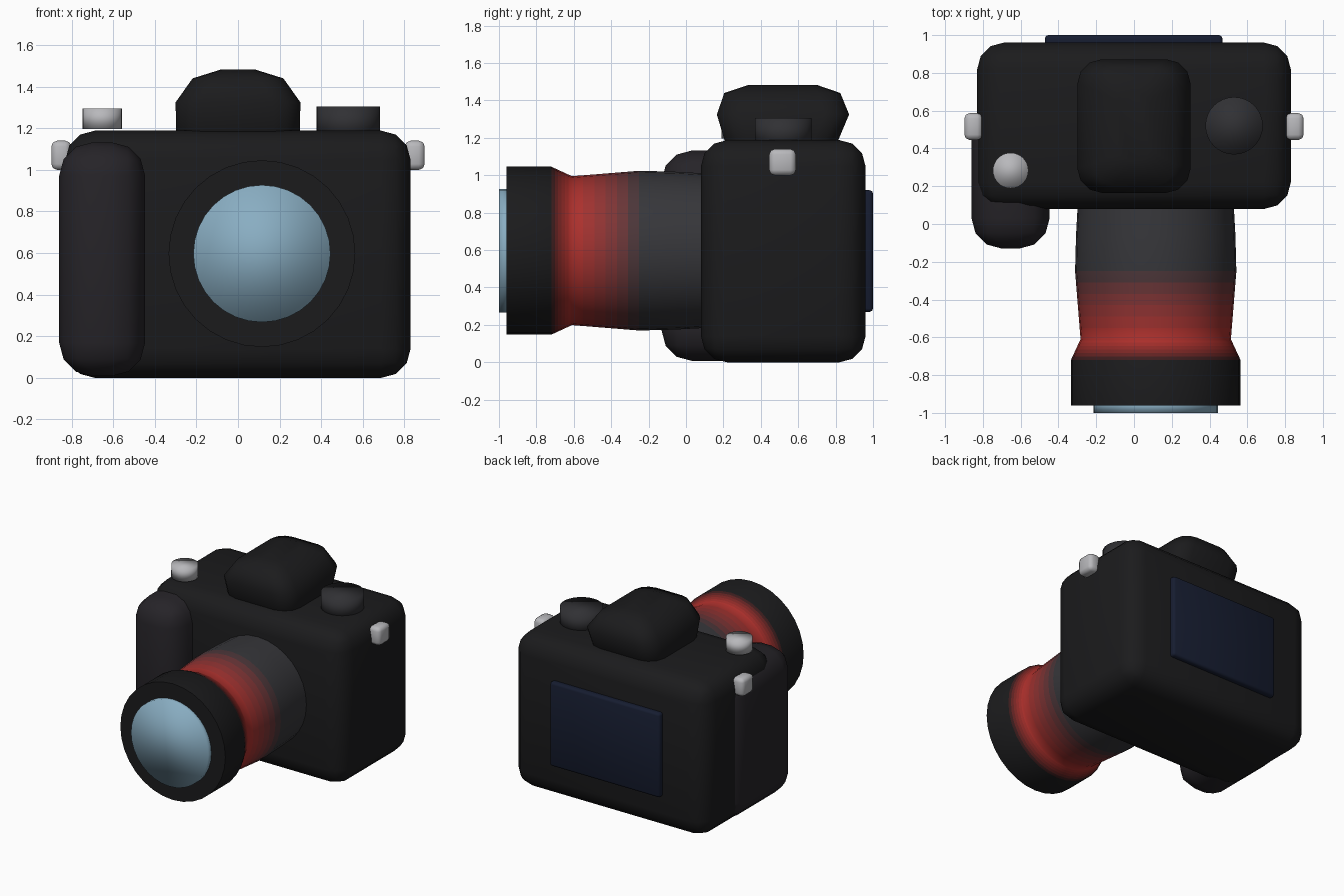
import bpy, bmesh
from math import sin, cos, pi
from mathutils import Vector

if "Cube" in bpy.data.objects:
    bpy.data.objects.remove(bpy.data.objects["Cube"])


def material(name, rgb):
    m = bpy.data.materials.new(name)
    m.diffuse_color = (*rgb, 1)
    m.use_nodes = True
    m.node_tree.nodes["Principled BSDF"].inputs["Base Color"].default_value = m.diffuse_color
    return m


BLACK_RGB, BARREL_RGB, RED_RGB = (.011, .011, .012), (.037, .037, .042), (.45, .03, .025)
BLACK = material("black_shell", BLACK_RGB)
RUBBER = material("grip_rubber", (.019, .017, .021))
DIAL = material("dial_grey", (.03, .03, .034))
SILVER = material("silver", (.48, .48, .5))
GLASS = material("lens_glass", (.25, .42, .54))
SCREEN = material("screen_glass", (.008, .012, .03))


def finish(name, bm, *mats):
    bmesh.ops.recalc_face_normals(bm, faces=bm.faces)
    for f in bm.faces:
        f.smooth = True
    me = bpy.data.meshes.new(name)
    bm.to_mesh(me)
    bm.free()
    for m in mats:
        me.materials.append(m)
    ob = bpy.data.objects.new(name, me)
    bpy.context.collection.objects.link(ob)
    return ob


def rounded_box(name, lo, hi, radius, mat, segments=3):
    lo, hi = Vector(lo), Vector(hi)
    bm = bmesh.new()
    bmesh.ops.create_cube(bm, size=1)
    for v in bm.verts:
        v.co = (lo + hi) / 2 + v.co * (hi - lo)
    bmesh.ops.bevel(bm, geom=bm.edges[:], offset=radius, segments=segments,
                    profile=.5, affect='EDGES')
    return finish(name, bm, mat)


def loft(bm, rings):
    """Skin a list of point rings and cap both ends; returns bands of faces."""
    loops = [[bm.verts.new(p) for p in ring] for ring in rings]
    n = len(loops[0])
    bands = [[bm.faces.new((a[i], a[(i + 1) % n], b[(i + 1) % n], b[i])) for i in range(n)]
             for a, b in zip(loops, loops[1:])]
    bm.faces.new(loops[0])
    bm.faces.new(loops[-1])
    return bands


def circle(centre, r, axis, n=32):
    x, y, z = centre
    ring = [(r * cos(2 * pi * i / n), r * sin(2 * pi * i / n)) for i in range(n)]
    return [(x + a, y + b, z) if axis == 'Z' else (x + a, y, z + b) for a, b in ring]


def rounded_rect(hx, y0, y1, r, z, n=3):
    pts = []
    for k, (cx, cy) in enumerate(((hx - r, y1 - r), (r - hx, y1 - r),
                                  (r - hx, y0 + r), (hx - r, y0 + r))):
        for i in range(n + 1):
            a = (k + i / n) * pi / 2
            pts.append((cx + r * cos(a), cy + r * sin(a), z))
    return pts


# Body, hand grip and rear screen
rounded_box("camera_body", (-.83, .08, 0), (.83, .96, 1.188), .14, BLACK)
rounded_box("hand_grip", (-.86, -.13, .008), (-.447, .66, 1.132), .16, RUBBER)
rounded_box("rear_screen", (-.472, .93, .27), (.468, 1, .92), .018, SCREEN, 2)

# Strap lugs on both sides
for side, x in (("left", -.85), ("right", .85)):
    rounded_box(side + "_strap_lug", (x - .048, .445, 1.0), (x + .048, .587, 1.14),
                .028, SILVER, 2)

# Viewfinder hump
bm = bmesh.new()
loft(bm, [rounded_rect(*r) for r in ((.285, .22, .80, .12, 1.15),
                                     (.298, .205, .815, .13, 1.19),
                                     (.30, .165, .872, .13, 1.325),
                                     (.218, .205, .825, .11, 1.44),
                                     (.08, .335, .70, .06, 1.483))])
finish("viewfinder_hump", bm, BLACK)

# Top controls
for name, x, y, r, z0, z1, mat in (("mode_dial", .53, .52, .152, 1.15, 1.305, DIAL),
                                   ("shutter_button", -.653, .283, .094, 1.197, 1.295, SILVER)):
    bm = bmesh.new()
    loft(bm, [circle((x, y, z), r, 'Z') for z in (z0, z1)])
    finish(name, bm, mat)

# Lens barrel, with the red ring fading into grey and black through narrow bands
LX, LZ = .115, .597
STEPS = 6
keys = [(.12, .412, BARREL_RGB), (-.06, .422, BARREL_RGB), (-.25, .427, BARREL_RGB),
        (-.61, .398, RED_RGB), (-.72, .449, BLACK_RGB), (-.96, .449, BLACK_RGB)]
profile, mats = [keys[0][:2]], []
for (ya, ra, ca), (yb, rb, cb) in zip(keys, keys[1:]):
    n = 1 if ca == cb else STEPS
    for i in range(n):
        t, mid = (i + 1) / n, (i + .5) / n
        profile.append((ya + (yb - ya) * t, ra + (rb - ra) * t))
        mats.append(material("lens_band", [a + (b - a) * mid for a, b in zip(ca, cb)]))
bm = bmesh.new()
for k, band in enumerate(loft(bm, [circle((LX, y, LZ), r, 'Y') for y, r in profile])):
    for f in band:
        f.material_index = k
bm.faces.ensure_lookup_table()
bm.faces[-1].material_index = len(mats) - 1
lens = finish("lens_barrel", bm, *mats)
bpy.context.view_layer.objects.active = lens
lens.select_set(True)
bpy.ops.object.shade_smooth_by_angle(angle=.7)

# Front glass
bm = bmesh.new()
loft(bm, [circle((LX, y, LZ), .33, 'Y') for y in (-.93, -1.0)])
finish("front_glass", bm, GLASS)
